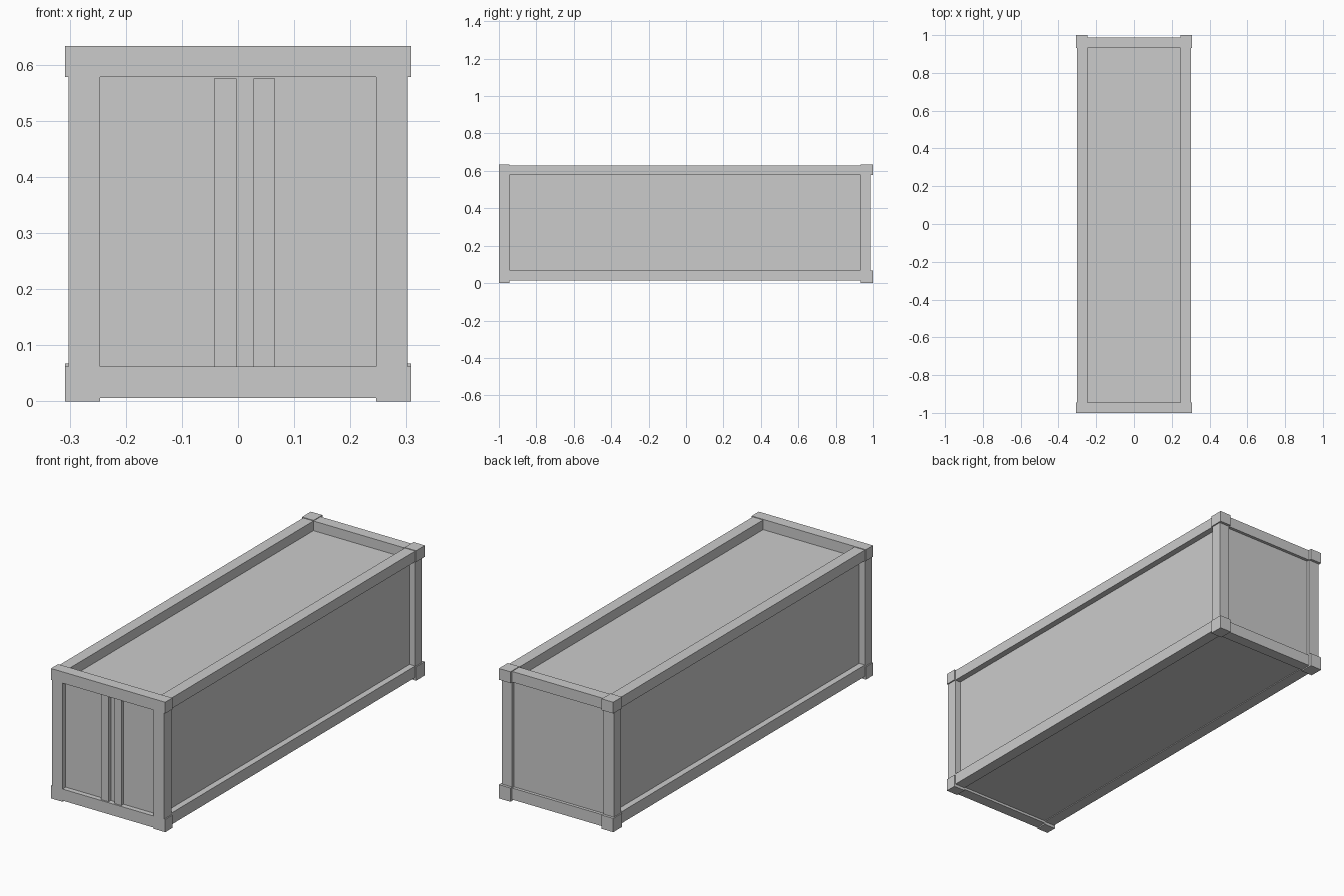
import bpy
import bmesh
from mathutils import Vector

if "Cube" in bpy.data.objects:
    bpy.data.objects.remove(bpy.data.objects["Cube"])


def box(name, x, y, z):
    """Axis-aligned box from (min, max) ranges."""
    lo, hi = Vector((x[0], y[0], z[0])), Vector((x[1], y[1], z[1]))
    bm = bmesh.new()
    bmesh.ops.create_cube(bm, size=1)
    for v in bm.verts:
        v.co = [(lo[i] + hi[i]) / 2 + v.co[i] * (hi[i] - lo[i]) for i in range(3)]
    mesh = bpy.data.meshes.new(name)
    bm.to_mesh(mesh)
    bm.free()
    obj = bpy.data.objects.new(name, mesh)
    bpy.context.collection.objects.link(obj)
    return obj


def pair(name, x, y, z):
    """Same box on the right and left side."""
    box("right_" + name, x, y, z)
    box("left_" + name, (-x[1], -x[0]), y, z)


IN, OUT, CORNER = 0.246, 0.302, 0.308   # half widths of the frame
TOP = 0.633

# Recessed panels: walls, doors, roof and floor as one closed body
box("container_body", (-0.272, 0.272), (-0.975, 0.972), (0.018, 0.583))

# Long side rails
pair("bottom_rail", (IN, OUT), (-0.945, 0.932), (0.014, 0.07))
pair("top_rail", (IN, OUT), (-0.945, 0.932), (0.578, 0.63))

# Corner posts
pair("front_post", (IN, OUT), (-1.0, -0.945), (0.062, 0.578))
pair("back_post", (IN, OUT), (0.932, 0.987), (0.065, 0.578))

# Corner castings
for end, y, low in (("front", (-1.0, -0.945), 0.062), ("back", (0.932, 1.0), 0.067)):
    pair(end + "_bottom_corner", (IN, CORNER), y, (0.0, low))
    pair(end + "_top_corner", (IN, CORNER), y, (0.578, TOP))

# Cross rails at both ends
for end, y in (("front", (-1.0, -0.945)), ("back", (0.932, 0.987))):
    box(end + "_bottom_rail", (-IN, IN), y, (0.006, 0.062))
    box(end + "_top_rail", (-IN, IN), y, (0.578, TOP if end == "front" else 0.63))

# Door locking bars
box("left_door_bar", (-0.043, -0.003), (-0.992, -0.97), (0.062, 0.575))
box("right_door_bar", (0.028, 0.066), (-0.992, -0.97), (0.062, 0.575))
